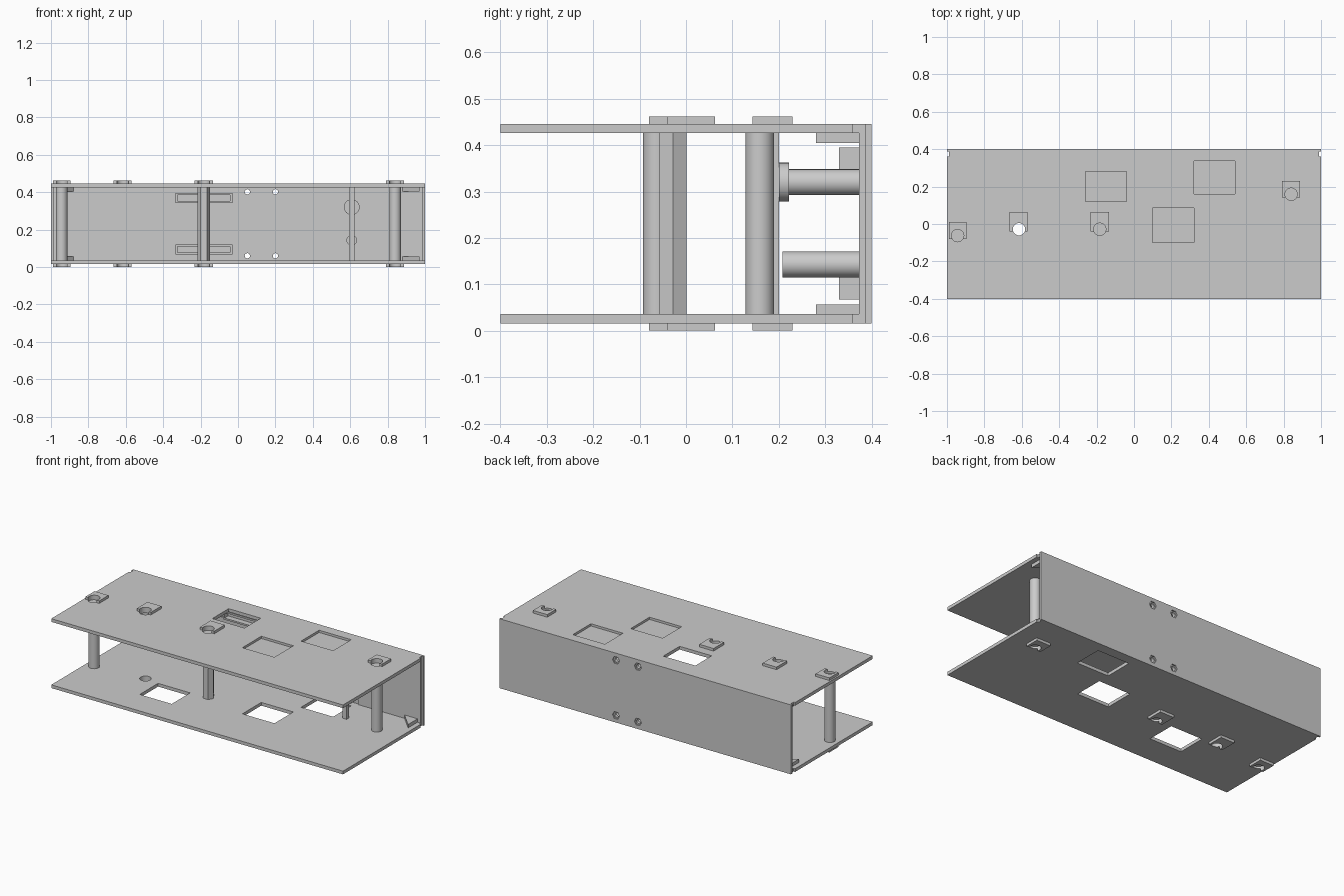
import bpy, bmesh
from math import pi
from mathutils import Matrix

if "Cube" in bpy.data.objects:
    bpy.data.objects.remove(bpy.data.objects["Cube"])

H = 0.462                      # total height, the two decks mirror about H / 2
T0, T1 = 0.016, 0.036          # bottom deck underside and upper face


def finish(name, bm):
    bmesh.ops.recalc_face_normals(bm, faces=bm.faces)
    me = bpy.data.meshes.new(name)
    bm.to_mesh(me)
    bm.free()
    ob = bpy.data.objects.new(name, me)
    bpy.context.collection.objects.link(ob)
    return ob


def box(name, x, y, z):
    bm = bmesh.new()
    bmesh.ops.create_cube(bm, size=1)
    for v in bm.verts:
        v.co = [r[0] if c < 0 else r[1] for c, r in zip(v.co, (x, y, z))]
    return finish(name, bm)


def rod(name, a, b, r, lo, hi, axis='Z', n=32):
    """Cylinder at (a, b) from lo to hi along Z (a, b = x, y) or Y (a, b = x, z)."""
    bm = bmesh.new()
    bmesh.ops.create_cone(bm, cap_ends=True, segments=n, radius1=r, radius2=r, depth=hi - lo)
    if n == 6:
        # turn so that corners point along x
        bmesh.ops.rotate(bm, verts=bm.verts, matrix=Matrix.Rotation(pi / 6 * 3, 3, 'Z'))
    for f in bm.faces:
        f.smooth = n > 6 and len(f.verts) == 4
    for e in bm.edges:
        e.smooth = not any(len(f.verts) > 4 for f in e.link_faces)
    if axis == 'Y':
        bmesh.ops.rotate(bm, verts=bm.verts, matrix=Matrix.Rotation(pi / 2, 3, 'X'))
        bmesh.ops.translate(bm, verts=bm.verts, vec=(a, (lo + hi) / 2, b))
    else:
        bmesh.ops.translate(bm, verts=bm.verts, vec=(a, b, (lo + hi) / 2))
    return finish(name, bm)


def cut(ob, cutters):
    for c in cutters:
        m = ob.modifiers.new("cut", 'BOOLEAN')
        m.operation, m.solver, m.object = 'DIFFERENCE', 'EXACT', c
    dg = bpy.context.evaluated_depsgraph_get()
    dg.update()
    me = bpy.data.meshes.new_from_object(ob.evaluated_get(dg))
    ob.modifiers.clear()
    ob.data = me
    for c in cutters:
        bpy.data.objects.remove(c, do_unlink=True)
    return ob


# Socket: x range, y range of the tab, centre of its round hole, open hole or not
sockets = [((-0.99, -0.895), (-0.08, 0.01), (-0.943, -0.062), False),
           ((-0.665, -0.57), (-0.04, 0.063), (-0.615, -0.028), True),
           ((-0.233, -0.135), (-0.04, 0.063), (-0.183, -0.028), False),
           ((0.79, 0.888), (0.143, 0.23), (0.84, 0.159), False)]

# Windows in the decks
win_a = ((-0.26, -0.04), (0.12, 0.28))
win_b = ((0.10, 0.32), (-0.10, 0.085))
win_c = ((0.32, 0.54), (0.16, 0.337))
win_d = ((-0.52, -0.30), (-0.22, -0.04))


def deck(name, top, through, pockets):
    def zr(lo, hi):
        return (H - hi, H - lo) if top else (lo, hi)
    cutters = [box("c", w[0], w[1], zr(-0.1, 0.1)) for w in through]
    cutters += [box("c", w[0], w[1], zr(-0.1, T0 + 0.014)) for w in pockets]
    # end notches beside the back panel
    cutters += [box("c", sorted((s * 0.99, s * 1.1)), (0.36, 0.5), zr(-0.1, 0.1)) for s in (-1, 1)]
    for x, y, (cx, cy), is_open in sockets:
        tab = box(name + "_tab", x, y, zr(0, T0))
        cut(tab, [rod("c", cx, cy, 0.033, *zr(-0.1, 0.1))])
        cutters.append(rod("c", cx, cy, 0.033, *zr(-0.1, 0.1 if is_open else T0 + 0.012)))
    cut(box(name, (-1, 1), (-0.4, 0.373), zr(T0, T1)), cutters)
    # corner gussets against the back panel
    for s in (-1, 1):
        bm = bmesh.new()
        z0, z1 = zr(T1, 0.057)
        f = bm.faces.new([bm.verts.new(p) for p in
                          ((s * 0.88, 0.373, z0), (s * 0.97, 0.373, z0), (s * 0.97, 0.28, z0))])
        g = bmesh.ops.extrude_face_region(bm, geom=[f])["geom"]
        bmesh.ops.translate(bm, vec=(0, 0, z1 - z0),
                            verts=[v for v in g if isinstance(v, bmesh.types.BMVert)])
        finish(name + "_gusset", bm)
    # shallow tray on the back panel
    cut(box(name + "_tray", (-0.335, -0.03), (0.33, 0.373), zr(0.067, 0.12)),
        [box("c", (-0.323, -0.042), (0.2, 0.365), zr(0.077, 0.11))])


deck("bottom_deck", False, [win_b, win_c, win_d], [])
deck("top_deck", True, [win_a], [win_b, win_c])

# Posts between the decks, one of them six-sided
for (_, _, (cx, cy), is_open), sides in zip(sockets, (32, 0, 6, 32)):
    if not is_open:
        rod("post", cx, cy, 0.033 if sides == 6 else 0.031, T1 - 0.002, H - T1 + 0.002, n=sides)

# Back panel: narrower inner layer with cable grooves, full outer sheet
grooves = [box("c", (-0.83, 0.58), (0.3, 0.38), (z, z + 0.01)) for z in (0.132, 0.329)]
grooves += [box("c", (0.335, 0.465), (0.3, 0.38), (0.125, 0.328)),
            box("c", (0.31, 0.56), (0.3, 0.38), (T1, 0.10))]
bolts = [(x, z) for x in (0.05, 0.2) for z in (0.06, H - 0.06)]
cut(box("back_panel_inner", (-0.99, 0.99), (0.373, 0.387), (T0, H - T0)),
    grooves + [rod("c", x, z, 0.014, 0.3, 0.5, 'Y') for x, z in bolts])
cut(box("back_panel_outer", (-1, 1), (0.387, 0.4), (T0, H - T0)),
    [rod("c", x, z, 0.014, 0.3, 0.5, 'Y') for x, z in bolts]
    + [rod("c", x, z, 0.024, 0.392, 0.5, 'Y', 6) for x, z in bolts])

# Horizontal spindles on the back panel and the upright bar in front of them
rod("upper_spindle", 0.608, 0.32, 0.028, 0.21, 0.375, 'Y')
rod("upper_spindle_flange", 0.608, 0.32, 0.042, 0.2, 0.222, 'Y')
rod("lower_spindle", 0.608, 0.143, 0.028, 0.208, 0.375, 'Y')
box("upright_bar", (0.594, 0.622), (0.175, 0.2), (T1, H - T1))
